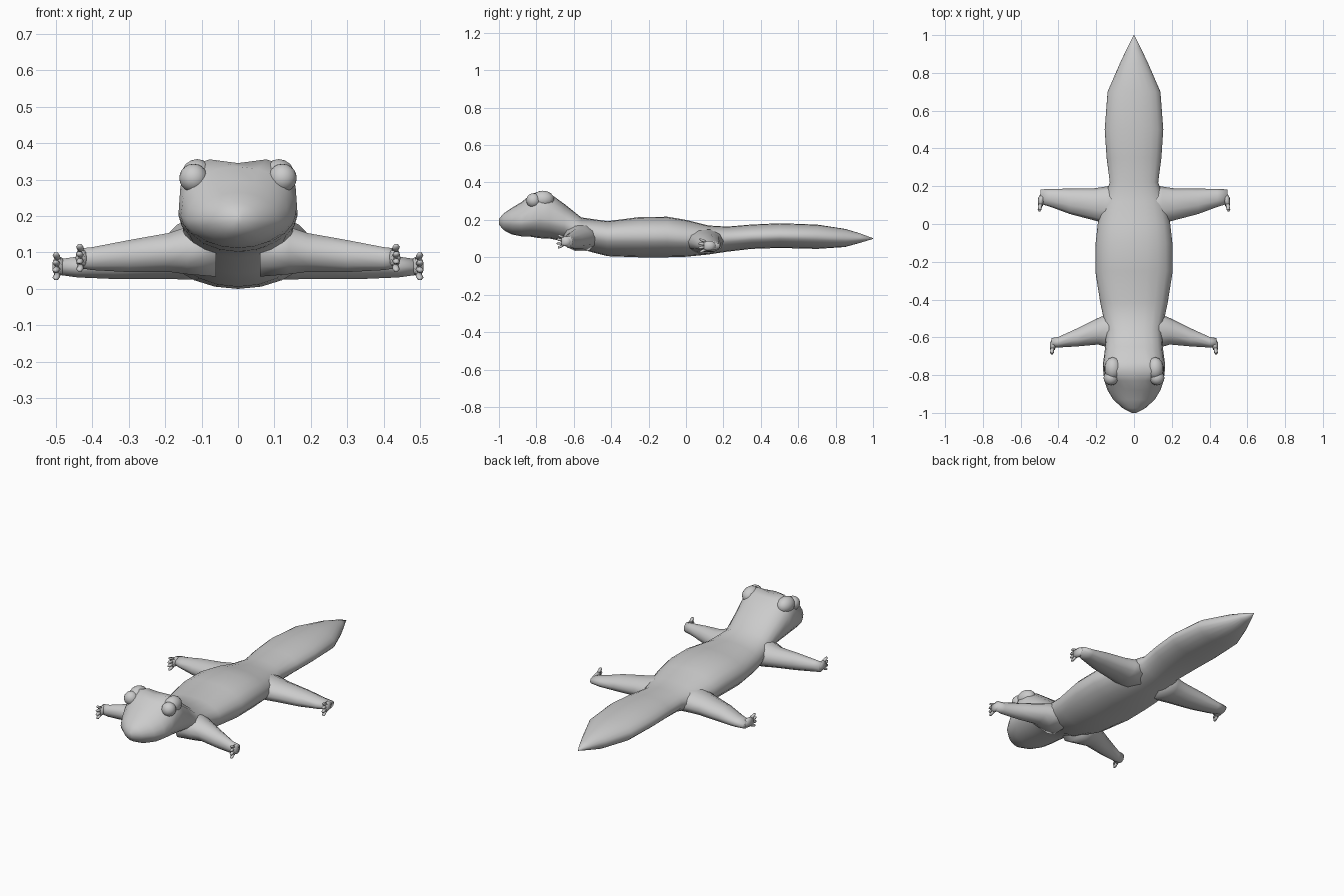
import bpy, bmesh, math
from mathutils import Vector

if "Cube" in bpy.data.objects:
    bpy.data.objects.remove(bpy.data.objects["Cube"])

skin = bpy.data.materials.new("grey skin")
skin.diffuse_color = (0.6, 0.6, 0.6, 1)
skin.use_nodes = True
skin.node_tree.nodes["Principled BSDF"].inputs["Base Color"].default_value = skin.diffuse_color


def finish(bm, name):
    bmesh.ops.recalc_face_normals(bm, faces=bm.faces)
    me = bpy.data.meshes.new(name)
    bm.to_mesh(me)
    bm.free()
    ob = bpy.data.objects.new(name, me)
    bpy.context.collection.objects.link(ob)
    me.materials.append(skin)
    for p in me.polygons:
        p.use_smooth = True
    return ob


def loft(bm, rings):
    """Skin a list of equal-length point loops and cap the ends."""
    loops = [[bm.verts.new(p) for p in r] for r in rings]
    n = len(loops[0])
    for a, b in zip(loops, loops[1:]):
        for i in range(n):
            j = (i + 1) % n
            bm.faces.new((a[i], a[j], b[j], b[i]))
    bm.faces.new(loops[0])
    bm.faces.new(loops[-1])


def spow(v, e):
    return math.copysign(abs(v) ** e, v)


# Head, trunk and tail: y, half width, bottom, widest height, top, top squareness, crown dip
BODY = [
    (-1.0, .012, .175, .19, .205, 2, 0), (-.975, .06, .145, .19, .235, 2, 0),
    (-.93, .11, .122, .19, .265, 2, 0), (-.88, .14, .112, .19, .295, 2, 0),
    (-.83, .157, .11, .20, .335, 2.3, 0), (-.78, .163, .102, .21, .36, 3.2, .015),
    (-.73, .163, .10, .20, .348, 2.7, .008), (-.65, .152, .085, .18, .285, 2.3, 0),
    (-.56, .148, .042, .13, .213, 2.2, 0), (-.42, .178, .006, .11, .193, 2.2, 0),
    (-.25, .205, 0, .11, .215, 2.2, 0), (-.1, .203, 0, .11, .217, 2.2, 0),
    (0, .192, .003, .10, .20, 2.2, 0), (.12, .165, .015, .095, .17, 2.2, 0),
    (.22, .128, .03, .10, .164, 2.2, 0), (.35, .145, .045, .11, .175, 2, 0),
    (.5, .155, .05, .115, .182, 2, 0), (.7, .14, .045, .11, .175, 2, 0),
    (.85, .075, .055, .10, .152, 2, 0), (.93, .037, .077, .10, .128, 2, 0),
    (1.0, .002, .098, .10, .102, 2, 0),
]
N = 20


def body_ring(y, w, zb, zm, zt, sq, dip):
    pts = []
    for i in range(N):
        a = 2 * math.pi * i / N
        c, s = math.cos(a), math.sin(a)
        if s >= 0:
            x, z = w * spow(c, 2 / sq), zm + (zt - zm) * s ** (2 / sq)
            if i == N // 4:
                z -= dip
        else:  # slightly keeled underside
            x, z = w * c, zm - (zm - zb) * (abs(s) ** 1.15)
        pts.append(Vector((x, y, z)))
    return pts


bm = bmesh.new()
loft(bm, [body_ring(*r) for r in BODY])
finish(bm, "body")

# Limbs: x, y, z, half depth, half height
FRONT = [(.06, -.56, .105, .11, .075), (.14, -.565, .105, .088, .068), (.19, -.568, .10, .07, .056),
         (.3, -.60, .09, .048, .046), (.40, -.626, .083, .028, .033), (.437, -.628, .084, .024, .028)]
BACK = [(.06, .09, .09, .125, .07), (.15, .10, .085, .098, .062), (.21, .104, .08, .085, .055),
        (.34, .12, .07, .067, .045), (.44, .138, .06, .048, .03), (.495, .145, .06, .038, .022)]


def tube(bm, path, n=10):
    """Loft flattened rounds (centre, axis u, axis v) along a path."""
    loft(bm, [[c + u * math.cos(2 * math.pi * i / n) + v * math.sin(2 * math.pi * i / n)
               for i in range(n)] for c, u, v in path])


def limb(name, rings, side, wrist, reach, spread):
    V = lambda x, y, z: Vector((x * side, y, z))
    bm = bmesh.new()
    tube(bm, [(V(x, y, z), V(0, ry, 0), V(0, 0, rz)) for x, y, z, ry, rz in rings])
    # palm, thin sideways and flaring towards the toes
    w = V(*wrist)
    d = V(*reach)
    across = d.normalized().cross(Vector((0, 0, 1))).normalized()
    tube(bm, [(w - d * .35, across * .008, Vector((0, 0, .016))),
              (w, across * .018, Vector((0, 0, .026))),
              (w + d * .55, across * .013, Vector((0, 0, spread * .8)))])
    # fanned toes
    for k in range(4):
        f = k / 1.5 - 1
        a = w + d * .4 + Vector((0, 0, f * spread * .6))
        b = w + d * (1 - .15 * abs(f)) + Vector((0, 0, f * spread))
        up = Vector((0, 0, 1))
        tube(bm, [(a, across * .009, up * .009), (a.lerp(b, .75), across * .010, up * .008),
                  (b, across * .004, up * .004)], 6)
    finish(bm, name)


for side, word in ((1, "left"), (-1, "right")):
    limb(word + "_front_leg", FRONT, side, (.428, -.632, .085), (.008, -.062, 0), .034)
    limb(word + "_back_leg", BACK, side, (.49, .135, .062), (.012, -.072, 0), .034)
    # eyes, set under the brow
    bm = bmesh.new()
    bmesh.ops.create_uvsphere(bm, u_segments=16, v_segments=10, radius=.039)
    bmesh.ops.translate(bm, verts=bm.verts, vec=(side * .122, -.815, .304))
    finish(bm, word + "_eye")
    # brow ridges
    bm = bmesh.new()
    bmesh.ops.create_uvsphere(bm, u_segments=14, v_segments=8, radius=1)
    for v in bm.verts:
        v.co = Vector((side * .112 + v.co.x * .045, -.765 + v.co.y * .06, .31 + v.co.z * .046))
    finish(bm, word + "_brow")
